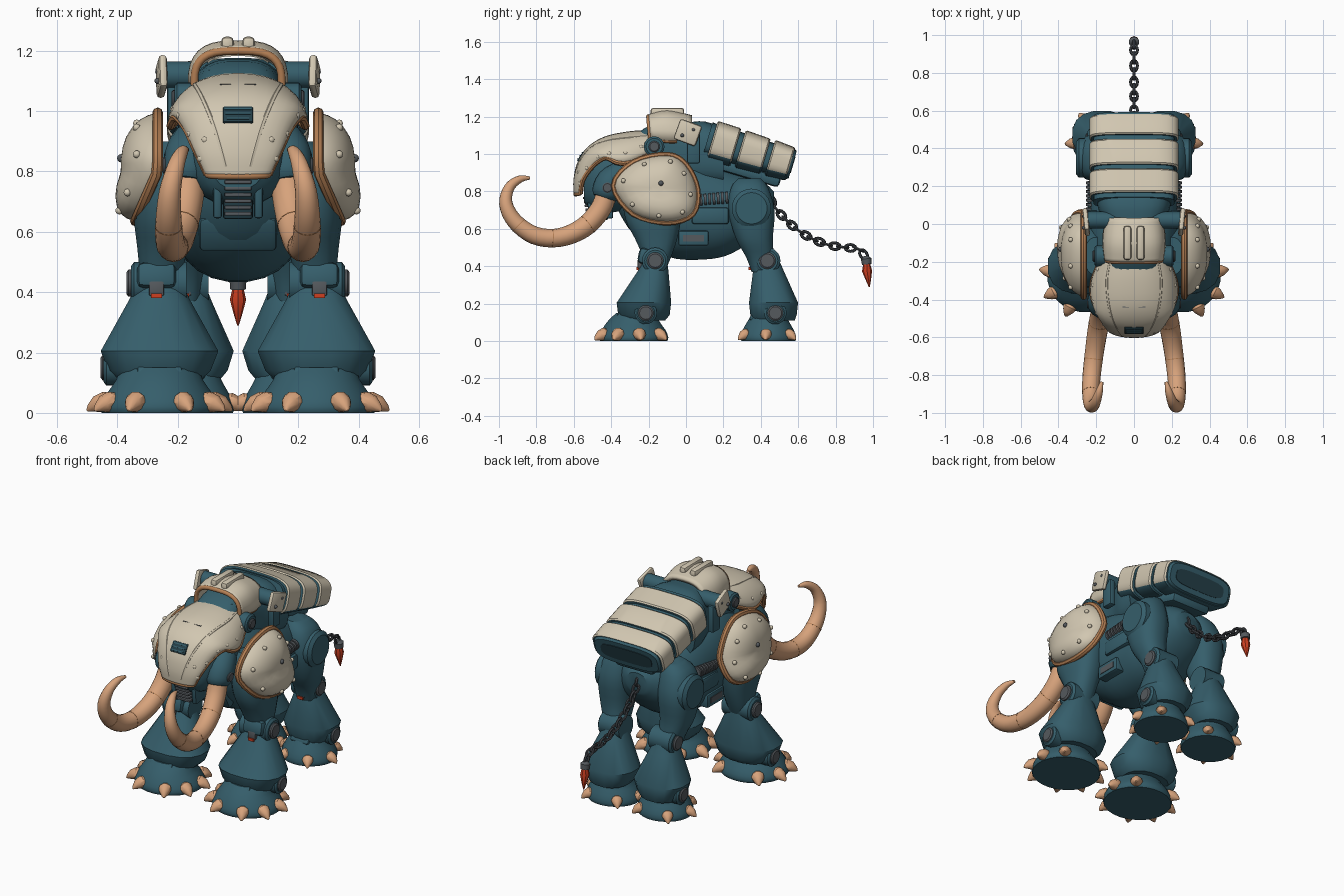
import bpy, bmesh, math
from mathutils import Vector, Matrix

if "Cube" in bpy.data.objects:
    bpy.data.objects.remove(bpy.data.objects["Cube"])

COL = {"teal": (0.036, 0.112, 0.147), "dark_teal": (0.018, 0.05, 0.065), "cream": (0.64, 0.57, 0.44),
       "trim_orange": (0.46, 0.215, 0.09), "ivory_tan": (0.68, 0.365, 0.20), "grey": (0.09, 0.10, 0.11),
       "chain_grey": (0.05, 0.056, 0.064), "red": (0.62, 0.05, 0.015)}
MAT = {}
for key, c in COL.items():
    MAT[key] = bpy.data.materials.new(key)
    MAT[key].diffuse_color = (*c, 1)


def obj(name, bm, mat, mirror=False):
    bmesh.ops.recalc_face_normals(bm, faces=bm.faces)
    me = bpy.data.meshes.new(name)
    bm.to_mesh(me)
    bm.free()
    o = bpy.data.objects.new(name, me)
    bpy.context.collection.objects.link(o)
    me.materials.append(MAT[mat])
    if mirror:
        o.modifiers.new("mirror", "MIRROR")
    return o


def spline(pts, k, closed=False):
    """Catmull-Rom through tuples of any size."""
    pts = [Vector(p) for p in pts]
    n, out = len(pts), []
    get = (lambda i: pts[i % n]) if closed else (lambda i: pts[min(max(i, 0), n - 1)])
    for i in range(n if closed else n - 1):
        a, b, c, d = (get(i + j) for j in (-1, 0, 1, 2))
        for s in range(k):
            t = s / k
            out.append(0.5 * (2 * b + (c - a) * t + (2 * a - 5 * b + 4 * c - d) * t * t
                              + (3 * b - a - 3 * c + d) * t ** 3))
    return out if closed else out + [pts[-1]]


def skin(bm, rings, closed=False, caps=True):
    vs = [[bm.verts.new(p) for p in r] for r in rings]
    n, m = len(vs[0]), len(vs)
    for i in range(m if closed else m - 1):
        a, b = vs[i], vs[(i + 1) % m]
        for j in range(n):
            bm.faces.new((a[j], a[(j + 1) % n], b[(j + 1) % n], b[j]))
    if caps and not closed:
        bm.faces.new(vs[0])
        bm.faces.new(vs[-1])


def loft(name, rings, mat, axis="z", n=20, e=2.0, k=1, mirror=False):
    """Superellipse rings (pos, c1, c2, r1, r2) along z or y."""
    bm, out = bmesh.new(), []
    for pos, c1, c2, r1, r2 in spline(rings, k):
        ring = []
        for j in range(n):
            a = math.tau * (j + 0.5) / n
            u = c1 + r1 * math.copysign(abs(math.cos(a)) ** (2 / e), math.cos(a))
            v = c2 + r2 * math.copysign(abs(math.sin(a)) ** (2 / e), math.sin(a))
            ring.append((u, v, pos) if axis == "z" else (u, pos, v))
        out.append(ring)
    skin(bm, out)
    return obj(name, bm, mat, mirror)


def add_tube(bm, pts, n=10, closed=False, ref=None):
    """Round tube through (x, y, z, radius) points."""
    P = [Vector(p[:3]) for p in pts]
    if ref is None:
        ref = Vector((0, 1, 0)) if abs((P[1] - P[0]).normalized().x) > 0.8 else Vector((1, 0, 0))
    m, rings = len(P), []
    for i in range(m):
        t = P[(i + 1) % m] - P[i - 1] if closed else P[min(i + 1, m - 1)] - P[max(i - 1, 0)]
        u = t.cross(Vector(ref)).normalized()
        v = t.cross(u).normalized()
        r = pts[i][3]
        rings.append([P[i] + r * (u * math.cos(math.tau * j / n) + v * math.sin(math.tau * j / n))
                      for j in range(n)])
    skin(bm, rings, closed)


def tube(name, pts, mat, mirror=False, k=1, n=12, closed=False, ref=None):
    bm = bmesh.new()
    add_tube(bm, spline(pts, k, closed), n, closed, ref)
    return obj(name, bm, mat, mirror)


def disc(name, x0, x1, y, z, r, mat, n=16):
    return tube(name, [(x0, y, z, r), (x1 - r * 0.15, y, z, r), (x1, y, z, r * 0.8)], mat, True, n=n)


def box(name, loc, size, mat, rx=0, rz=0, mirror=False, bevel=0.01):
    bm = bmesh.new()
    M = (Matrix.Translation(loc) @ Matrix.Rotation(rz, 4, "Z") @ Matrix.Rotation(rx, 4, "X")
         @ Matrix.Diagonal((*size, 1)))
    bmesh.ops.create_cube(bm, size=1, matrix=M)
    if bevel:
        bmesh.ops.bevel(bm, geom=bm.edges[:], offset=bevel, segments=2, affect="EDGES", profile=0.5)
    return obj(name, bm, mat, mirror)


def dots(name, pts, r, mat, mirror=True):
    bm = bmesh.new()
    for p in pts:
        bmesh.ops.create_icosphere(bm, subdivisions=2, radius=r, matrix=Matrix.Translation(p))
    return obj(name, bm, mat, mirror)


def arch(s, t):
    y, z, w, ys, zs, p = s
    q = 1 - max(0, math.cos(t * math.pi / 2)) ** p
    return Vector((w * math.copysign(abs(math.sin(t * math.pi / 2)) ** p, t), y + (ys - y) * q, z + (zs - z) * q))


def shell(name, stations, mat, thick=0.02, n=16):
    """Curved plate spanned by arches (y, z, half width, side y, side z, squareness)."""
    bm = bmesh.new()
    g = [[bm.verts.new(arch(s, -1 + 2 * j / n)) for j in range(n + 1)] for s in stations]
    for a, b in zip(g, g[1:]):
        for j in range(n):
            bm.faces.new((a[j], a[j + 1], b[j + 1], b[j]))
    o = obj(name, bm, mat)
    m = o.modifiers.new("thickness", "SOLIDIFY")
    m.thickness, m.offset = thick, 0
    return o


# Torso
loft("body", [(-0.37, 0, 0.80, 0.07, 0.09), (-0.28, 0, 0.77, 0.19, 0.2), (-0.1, 0, 0.73, 0.235, 0.28),
              (0.1, 0, 0.70, 0.235, 0.265), (0.25, 0, 0.69, 0.22, 0.22), (0.4, 0, 0.72, 0.17, 0.14),
              (0.47, 0, 0.74, 0.07, 0.06)], "teal", "y", 28, 2.2, 4)
loft("upper_back", [(-0.3, 0, 0.95, 0.15, 0.13), (-0.17, 0, 1.0, 0.145, 0.165), (0, 0, 1.0, 0.165, 0.17),
                    (0.1, 0, 1.0, 0.195, 0.175), (0.2, 0, 0.98, 0.2, 0.16)], "teal", "y", 28, 3, 3)
box("belly_panel", (0.2, 0.04, 0.55), (0.06, 0.16, 0.08), "teal", mirror=True)
box("belly_vent", (0.229, 0.04, 0.55), (0.008, 0.11, 0.035), "grey", mirror=True, bevel=0)
box("flank_panel", (0.22, 0.13, 0.67), (0.05, 0.2, 0.09), "teal", mirror=True, bevel=0.015)
box("chest_plate", (0, -0.262, 0.6), (0.26, 0.06, 0.13), "teal", 0.5, bevel=0.02)
bm = bmesh.new()
for i in range(8):
    y = 0.05 + i * 0.023
    add_tube(bm, [(0.222, y, 0.752 + i * 0.002, 0.032), (0.222, y + 0.014, 0.753 + i * 0.002, 0.032)], 12)
obj("flank_spring", bm, "grey", True)

# Head: inner face, cream plate and trim
loft("inner_head", [(-0.545, 0, 0.84, 0.09, 0.1), (-0.5, 0, 0.85, 0.14, 0.15), (-0.4, 0, 0.87, 0.18, 0.185),
                    (-0.25, 0, 0.9, 0.19, 0.18)], "teal", "y", 24, 2.3, 3)
head = spline([(-0.59, 0.785, 0.10, -0.565, 0.79, 1), (-0.592, 0.86, 0.135, -0.55, 0.865, 1),
               (-0.572, 0.95, 0.17, -0.495, 0.94, 0.95), (-0.52, 1.03, 0.205, -0.43, 0.98, 0.9),
               (-0.43, 1.085, 0.222, -0.37, 0.955, 0.9), (-0.3, 1.112, 0.218, -0.30, 0.955, 0.9),
               (-0.19, 1.118, 0.18, -0.2, 1.0, 0.9)], 4)
shell("head_plate", head, "cream")
tube("head_side_trim", [(*arch(s, 1), 0.014) for s in head], "trim_orange", True, n=8)
tube("head_front_trim", [(*arch(head[0], t / 6), 0.012) for t in range(-6, 7)], "trim_orange", ref=(0, 0, 1))
tube("head_ridge", [(*arch(head[i], 0.2 + 0.011 * i), 0.012) for i in range(2, 25)], "cream", True, n=8)
box("forehead_vent", (0, -0.558, 0.985), (0.1, 0.02, 0.062), "dark_teal", -0.6, bevel=0.004)
for i in range(3):
    box("vent_slat", (0, -0.575 + 0.011 * i, 0.973 + 0.016 * i), (0.09 - 0.008 * (2 - i), 0.012, 0.006),
        "teal", -0.6, bevel=0)
box("brow_line", (0, -0.44, 1.085), (0.12, 0.006, 0.01), "grey", bevel=0)
dots("head_rivets", [arch(head[i], t) for i, t in
                     ((3, .85), (7, .85), (11, .85), (15, .8), (19, .8), (22, .75), (6, .5))], 0.0135, "cream")
for i in range(6):
    box("throat_slat", (0, -0.5 - 0.004 * i, 0.66 + 0.021 * i), (0.09, 0.06, 0.013), "grey", bevel=0.004)
box("throat_back", (0, -0.46, 0.715), (0.1, 0.08, 0.14), "dark_teal", 0.1)
box("throat_cheek", (0.068, -0.46, 0.72), (0.03, 0.13, 0.14), "teal", 0.1, mirror=True)

# Tusks with sockets
tube("tusk_socket", [(0.15, -0.34, 0.90, 0.07), (0.165, -0.4, 0.85, 0.08), (0.168, -0.43, 0.79, 0.075),
                     (0.17, -0.44, 0.765, 0.058)], "teal", True, 3, 16)
disc("tusk_bolt", 0.2, 0.25, -0.42, 0.82, 0.028, "grey")
tusk = spline([(0.162, -0.42, 0.80, 0.056), (0.172, -0.46, 0.70, 0.056), (0.19, -0.55, 0.605, 0.054),
               (0.21, -0.68, 0.553, 0.05), (0.225, -0.81, 0.565, 0.048), (0.23, -0.915, 0.64, 0.043),
               (0.225, -0.963, 0.735, 0.036), (0.205, -0.945, 0.82, 0.028), (0.185, -0.89, 0.865, 0.02),
               (0.17, -0.835, 0.872, 0.008)], 4)
tube("tusk", tusk, "ivory_tan", True, n=16)
for i in (7, 13, 19):
    a, b = tusk[i], tusk[i].lerp(tusk[i + 1], 0.12)
    tube("tusk_groove", [(*a[:3], a[3] + 0.001), (*b[:3], b[3] + 0.001)], "trim_orange", True, n=16)

# Raised cap over the shoulders, open at the front
cap = spline([(-0.2, 1.2, 0.145, -0.19, 1.085, 0.65), (-0.1, 1.222, 0.155, -0.08, 1.07, 0.65),
              (0.03, 1.195, 0.14, 0.03, 1.08, 0.75)], 4)
shell("cap", cap, "cream", 0.025)
tube("cap_trim", [(*arch(cap[0], t / 8), 0.013) for t in range(-8, 9)], "trim_orange", ref=(0, 1, 0))
tube("cap_side_trim", [(*arch(s, 1), 0.013) for s in cap[:6]], "trim_orange", True, n=8)
box("visor_bar", (0, -0.185, 1.13), (0.2, 0.03, 0.02), "teal")
box("cap_ridge", (0.035, -0.1, 1.222), (0.042, 0.18, 0.05), "cream", mirror=True, bevel=0.015)
disc("neck_gear", 0.14, 0.21, -0.17, 1.04, 0.055, "teal")
disc("neck_gear_hub", 0.2, 0.22, -0.17, 1.04, 0.03, "grey")
disc("cap_arm", 0.1, 0.25, 0.02, 1.12, 0.045, "teal")
box("arm_strut", (0.215, 0.04, 1.03), (0.04, 0.07, 0.16), "teal", mirror=True)
box("arm_plate", (0.253, 0.01, 1.115), (0.028, 0.125, 0.115), "cream", -0.35, -0.1, True, 0.013)
dots("arm_plate_rivets", [(0.267, -0.02, 1.1), (0.265, 0.04, 1.13)], 0.01, "grey")

# Back pack: core with wrapped bands
def on_pack(o):
    o.location, o.rotation_euler = (0, 0.345, 1.01), (-0.29, 0, 0)
    return o

on_pack(loft("pack_core", [(-0.24, 0, 0, 0.215, 0.095), (0.224, 0, 0, 0.215, 0.078)], "teal", "y", 36, 3.6))
for y0, y1 in ((-0.215, -0.083), (-0.058, 0.083), (0.108, 0.222)):
    r0, r1 = 0.1 - y0 * 0.03, 0.1 - y1 * 0.05
    band = on_pack(loft("pack_band", [(y0, 0, 0, 0.228, r0 - 0.002), (y0 + 0.008, 0, 0, 0.236, r0 + 0.004),
                                      (y1 - 0.008, 0, 0, 0.236, r1 + 0.004), (y1, 0, 0, 0.228, r1 - 0.002)],
                        "cream", "y", 36, 3.6))
    band.data.materials.append(MAT["teal"])
    for p in band.data.polygons:
        if p.normal.z < -0.5 or abs(p.normal.y) > 0.9:
            p.material_index = 1
on_pack(loft("pack_rear_rim", [(0.215, 0, 0, 0.226, 0.088), (0.235, 0, 0, 0.21, 0.076)], "teal", "y", 36, 3.6))
on_pack(loft("pack_rear_recess", [(0.23, 0, 0, 0.17, 0.046), (0.238, 0, 0, 0.17, 0.046)], "dark_teal", "y", 36, 3.6))
box("pack_keel", (0, 0.33, 0.9), (0.26, 0.36, 0.06), "teal", -0.29, bevel=0.02)

# Shoulder pads
outline = spline([(-0.385, 0.83), (-0.28, 0.955), (-0.1, 0.995), (0.0, 0.94), (0.06, 0.81), (0.035, 0.68),
                  (-0.1, 0.635), (-0.28, 0.68)], 4, True)

def pad_point(p, s):
    y, z = -0.15 + (p[0] + 0.15) * s, 0.82 + (p[1] - 0.82) * s
    return Vector((0.25 + 0.45 * max(0, 0.8 - z) + 0.138 * (1 - s ** 2.3) ** 0.48, y, z))

bm = bmesh.new()
skin(bm, [[pad_point(p, s) for p in outline] for s in (1, 0.985, 0.95, 0.88, 0.75, 0.55, 0.35, 0.15)])
obj("shoulder_pad", bm, "cream", True)
tube("shoulder_pad_trim", [(*pad_point(p, 0.995), 0.018) for p in outline], "trim_orange", True, n=8, closed=True)
dots("shoulder_rivets", [pad_point(p, 0.82) for p in outline[1::4]], 0.013, "cream")
dots("shoulder_bolt", [pad_point(outline[10], 0.15)], 0.014, "grey")

# Legs: front and rear pairs share the same foot, knee and bolt parts
loft("front_upper_leg", [(0.9, 0.2, -0.17, 0.06, 0.1), (0.78, 0.235, -0.175, 0.1, 0.16),
                         (0.65, 0.245, -0.175, 0.1, 0.15), (0.55, 0.25, -0.16, 0.085, 0.115),
                         (0.46, 0.255, -0.155, 0.07, 0.08), (0.4, 0.255, -0.16, 0.06, 0.06)], "teal", k=3, e=2.4, mirror=True)
loft("rear_thigh", [(0.87, 0.16, 0.34, 0.05, 0.06), (0.82, 0.185, 0.34, 0.085, 0.1), (0.7, 0.2, 0.35, 0.105, 0.125),
                    (0.55, 0.2, 0.365, 0.09, 0.1), (0.45, 0.185, 0.395, 0.07, 0.075),
                    (0.37, 0.18, 0.405, 0.055, 0.055)], "teal", k=3, e=2.4, mirror=True)
disc("hip_disc", 0.22, 0.308, 0.35, 0.71, 0.105, "teal", 24)

LEGS = (("front", 0.26, -0.165, -0.225, -0.28, 1.0, (-140, -100, -62, -25, 25, 62, 100, 140)),
        ("rear", 0.17, 0.435, 0.468, 0.44, 0.8, (-142, -85, -30, 30, 85, 142)))
for part, cx, ky, sy, fy, w, angles in LEGS:
    loft(part + "_shin", [(0.43, cx, ky, 0.075 * w, 0.065), (0.37, cx, ky * 0.8 + sy * 0.2, 0.105 * w, 0.085),
                          (0.205, cx, sy, 0.198 * w, 0.148 * (w + 1) / 2), (0.14, cx, sy, 0.172 * w, 0.14 * (w + 1) / 2),
                          (0.11, cx, sy, 0.14 * w, 0.115)], "teal", n=16, e=2.4, mirror=True)
    r = 0.195 * w
    loft(part + "_foot", [(0.15, cx, (sy + fy) / 2, r * 0.68, r * 0.62), (0.11, cx, fy, r * 0.74, r * 0.7),
                          (0.06, cx, fy, r * 0.92, r * 0.88), (0.02, cx, fy, r * 1.02, r * 0.96),
                          (0, cx, fy, r * 0.99, r * 0.93)], "teal", k=2, n=24, mirror=True)
    bm = bmesh.new()
    for deg in angles:
        d = Vector((math.sin(math.radians(deg)), -0.94 * math.cos(math.radians(deg)), 0))
        c = Vector((cx, fy, 0))
        pts = [(*(c + d * q * r + Vector((0, 0, z))), rad * (0.4 + 0.6 * w)) for q, z, rad in
               ((0.78, 0.036, 0.028), (0.95, 0.036, 0.036), (1.08, 0.029, 0.029), (1.2, 0.015, 0.014),
                (1.25, 0.007, 0.004))]
        add_tube(bm, pts, 10, ref=Vector((0, 0, 1)))
    obj(part + "_claws", bm, "ivory_tan", True)
    disc(part + "_knee", cx - 0.09 * w, cx + 0.095 * w, ky, 0.43, 0.07, "teal", 20)
    disc(part + "_knee_bolt", cx + 0.08 * w, cx + 0.11 * w, ky, 0.43, 0.045, "grey")
    disc(part + "_ankle_ring", cx + 0.12 * w, cx + 0.185 * w, sy + 0.01, 0.15, 0.06, "teal", 20)
    disc(part + "_ankle_bolt", cx + 0.15 * w, cx + 0.195 * w, sy + 0.01, 0.15, 0.042, "grey")
    box(part + "_knee_guard", (cx + 0.01, ky - 0.06, 0.455), (0.13 * w, 0.06, 0.085), "teal", -0.2, mirror=True, bevel=0.022)
    box(part + "_knee_piston", (cx + 0.01, ky - 0.078, 0.413), (0.05, 0.03, 0.05), "grey", mirror=True, bevel=0.005)
    box(part + "_knee_light", (cx + 0.01, ky - 0.085, 0.388), (0.035, 0.03, 0.016), "red", mirror=True, bevel=0)
    box(part + "_shin_plate", (cx, sy - 0.125 * w, 0.125), (0.15 * w, 0.05, 0.045), "teal", -0.5, mirror=True)

# Chain tail with red tip
path = spline([(0, 0.44, 0.79), (0, 0.48, 0.71), (0, 0.56, 0.625), (0, 0.65, 0.56), (0, 0.76, 0.515),
               (0, 0.86, 0.50), (0, 0.925, 0.49), (0, 0.96, 0.445)], 12)
bm, last, flip = bmesh.new(), None, 0
for a, b in zip(path, path[1:]):
    if last is None or (a - last).length > 0.038:
        last, flip = a, 1 - flip
        d = (b - a).normalized()
        side = Vector((1, 0, 0)) if flip else d.cross(Vector((1, 0, 0)))
        up = d.cross(side)
        loop = [(*(a + d * 0.029 * math.cos(math.tau * i / 12) + side * 0.018 * math.sin(math.tau * i / 12)), 0.008)
                for i in range(12)]
        add_tube(bm, loop, 6, True, up)
obj("tail_chain", bm, "chain_grey")
tube("tail_cap", [(0, 0.96, 0.455, 0.012), (0, 0.963, 0.44, 0.028), (0, 0.967, 0.41, 0.026)], "grey")
tube("tail_tip", [(0, 0.966, 0.415, 0.018), (0, 0.968, 0.375, 0.027), (0, 0.975, 0.33, 0.015),
                  (0, 0.98, 0.29, 0.003)], "red", n=8)

bpy.ops.object.select_all(action="SELECT")
bpy.context.view_layer.objects.active = bpy.context.selected_objects[0]
bpy.ops.object.shade_smooth_by_angle(angle=math.radians(35))

for m in bpy.data.materials:
    if m.users and not m.is_grease_pencil:
        m.use_nodes = True
        m.node_tree.nodes["Principled BSDF"].inputs["Base Color"].default_value = m.diffuse_color
